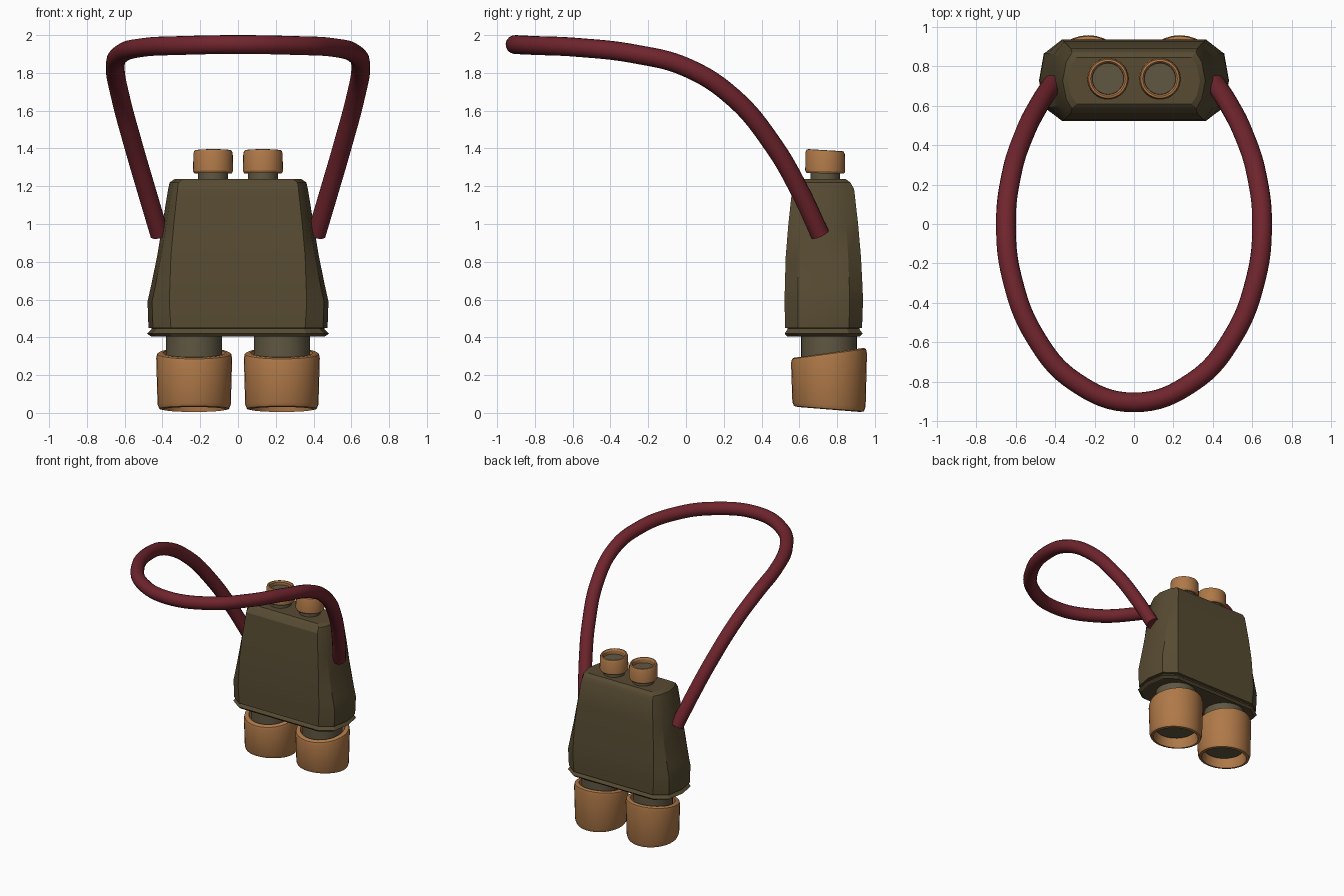
import bpy, bmesh, math

if "Cube" in bpy.data.objects:
    bpy.data.objects.remove(bpy.data.objects["Cube"])


def material(name, rgb):
    m = bpy.data.materials.new(name)
    m.diffuse_color = (*rgb, 1)
    m.use_nodes = True
    m.node_tree.nodes["Principled BSDF"].inputs["Base Color"].default_value = m.diffuse_color
    return m


OLIVE = material("olive_body", (0.095, 0.070, 0.032))
GREY = material("dull_tube", (0.115, 0.095, 0.055))
TAN = material("tan_rubber", (0.43, 0.19, 0.065))
RED = material("red_strap", (0.16, 0.018, 0.026))


def mesh_object(name, bm, mat, angle=30):
    bmesh.ops.recalc_face_normals(bm, faces=bm.faces)
    me = bpy.data.meshes.new(name)
    bm.to_mesh(me)
    bm.free()
    me.materials.append(mat)
    ob = bpy.data.objects.new(name, me)
    bpy.context.collection.objects.link(ob)
    bpy.ops.object.select_all(action='DESELECT')
    ob.select_set(True)
    bpy.context.view_layer.objects.active = ob
    bpy.ops.object.shade_smooth_by_angle(angle=math.radians(angle))
    return ob


def bridge(bm, rings, closed=False):
    n = len(rings[0])
    pairs = list(zip(rings, rings[1:]))
    if closed:
        pairs.append((rings[-1], rings[0]))
    for a, b in pairs:
        for i in range(n):
            j = (i + 1) % n
            bm.faces.new((a[i], a[j], b[j], b[i]))


def cup(name, x, y, profile, slope_low, slope_high, segs=32):
    # ring-shaped cup whose lower and upper rims slant along y
    zs = [z for _, z in profile]
    lo, hi = min(zs), max(zs)
    bm = bmesh.new()
    rings = []
    for r, z in profile:
        t = (z - lo) / (hi - lo)
        s = slope_low + (slope_high - slope_low) * t
        ring = []
        for i in range(segs):
            a = math.tau * i / segs
            dy = r * math.sin(a)
            ring.append(bm.verts.new((x + r * math.cos(a), y + dy, z + s * dy)))
        rings.append(ring)
    bridge(bm, rings, closed=True)
    return mesh_object(name, bm, TAN)


def tube(name, x, y, r, z0, z1):
    bm = bmesh.new()
    bmesh.ops.create_cone(bm, cap_ends=True, segments=32, radius1=r, radius2=r, depth=z1 - z0)
    bmesh.ops.translate(bm, vec=(x, y, (z0 + z1) / 2), verts=bm.verts)
    return mesh_object(name, bm, GREY)


# Body: ten-sided sections (z, half width, front y, back y, front panel share)
sections = [
    (0.405, 0.460, 0.535, 0.920, 0.76),
    (0.420, 0.482, 0.522, 0.935, 0.75),
    (0.447, 0.455, 0.540, 0.915, 0.76),
    (0.450, 0.474, 0.524, 0.932, 0.75),
    (0.590, 0.479, 0.522, 0.937, 0.76),
    (0.660, 0.463, 0.523, 0.935, 0.78),
    (0.830, 0.428, 0.528, 0.926, 0.83),
    (1.000, 0.400, 0.542, 0.911, 0.85),
    (1.185, 0.370, 0.562, 0.890, 0.865),
    (1.220, 0.362, 0.585, 0.870, 0.87),
    (1.238, 0.335, 0.610, 0.845, 0.87),
]
bm = bmesh.new()
rings = []
for z, hx, yf, yb, p in sections:
    cy, hy, c = (yf + yb) / 2, (yb - yf) / 2, 0.95
    half = [(p, -1), (c, -0.66), (1, 0), (c, 0.66), (p, 1)]
    outline = half + [(-u, v) for u, v in reversed(half)]
    rings.append([bm.verts.new((u * hx, cy + v * hy, z)) for u, v in outline])
bridge(bm, rings)
bm.faces.new(rings[0])
bm.faces.new(rings[-1])
mesh_object("body", bm, OLIVE, 24)

# Lower barrels and upper eyepieces, one pair per side
big = [(0.165, 0.018), (0.185, 0.022), (0.194, 0.045), (0.201, 0.29),
       (0.196, 0.312), (0.185, 0.318), (0.165, 0.318), (0.158, 0.29), (0.158, 0.06)]
small = [(0.085, 1.268), (0.099, 1.268), (0.106, 1.280), (0.104, 1.375),
         (0.098, 1.389), (0.088, 1.391), (0.080, 1.380), (0.078, 1.30)]
for side, sx in (("left", -1), ("right", 1)):
    tube(f"{side}_lower_barrel", sx * 0.232, 0.757, 0.148, 0.10, 0.43)
    cup(f"{side}_lower_cup", sx * 0.232, 0.757, big, -0.08, 0.14)
    tube(f"{side}_upper_barrel", sx * 0.132, 0.737, 0.079, 1.22, 1.355)
    cup(f"{side}_upper_cup", sx * 0.132, 0.737, small, -0.02, -0.06)

# Neck strap: one round cord, mirrored about x = 0
half = [(0.30, -0.80, 1.945), (0.50, -0.575, 1.935), (0.62, -0.27, 1.900),
        (0.65, 0.0, 1.83), (0.622, 0.25, 1.67), (0.555, 0.46, 1.42),
        (0.485, 0.60, 1.18), (0.415, 0.71, 0.945)]
path = [(-x, y, z) for x, y, z in reversed(half)] + [(0, -0.905, 1.95)] + half
cu = bpy.data.curves.new("neck_strap", 'CURVE')
cu.dimensions = '3D'
cu.bevel_depth = 0.05
cu.bevel_resolution = 6
cu.resolution_u = 8
cu.use_fill_caps = True
sp = cu.splines.new('BEZIER')
sp.bezier_points.add(len(path) - 1)
for bp, co in zip(sp.bezier_points, path):
    bp.co = co
    bp.handle_left_type = bp.handle_right_type = 'AUTO'
sp.use_smooth = True
cu.materials.append(RED)
bpy.context.collection.objects.link(bpy.data.objects.new("neck_strap", cu))
